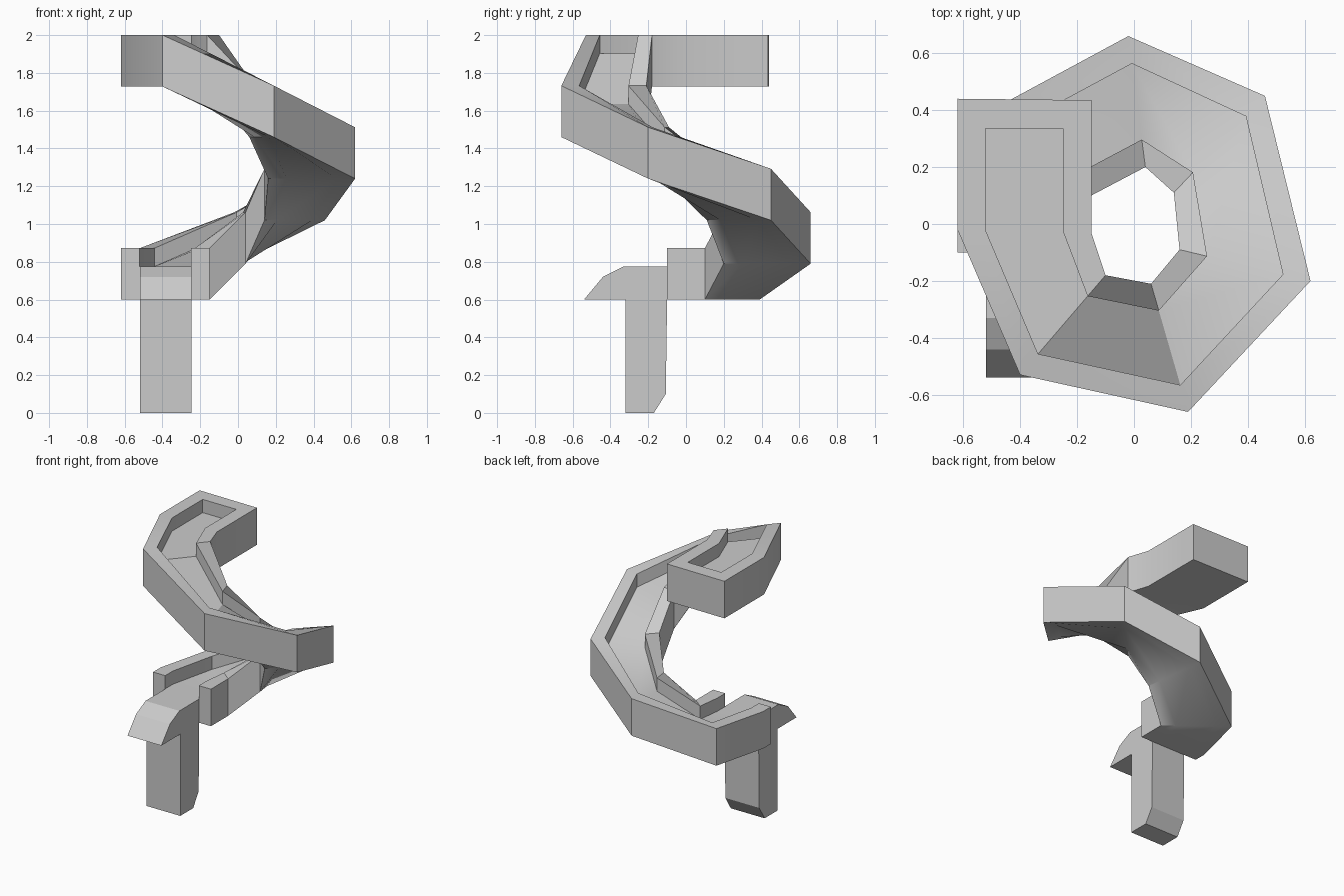
import bpy, bmesh, math

if "Cube" in bpy.data.objects:
    bpy.data.objects.remove(bpy.data.objects["Cube"])

WALL = 0.21   # wall thickness as a share of the channel width
H, FLOOR = 0.272, 0.175

# stations from bottom to top: outer xy, inner xy, underside z
stations = [
    ((-0.62, -0.10), (-0.15, -0.10), 0.60),
    ((-0.62, -0.01), (-0.15, -0.01), 0.60),
    ((-0.52, 0.39), (-0.15, 0.10), 0.60),
    ((-0.02, 0.66), (0.04, 0.20), 0.79),
    ((0.46, 0.45), (0.14, 0.11), 1.02),
    ((0.62, -0.20), (0.16, -0.09), 1.24),
    ((0.19, -0.66), (0.06, -0.21), 1.46),
    ((-0.40, -0.53), (-0.10, -0.18), 1.728),
    ((-0.62, -0.02), (-0.15, -0.03), 1.728),
    ((-0.62, 0.335), (-0.15, 0.335), 1.728),
]


def section(outer, inner, z, floor=FLOOR):
    """U-shaped cross-section ring at one station."""
    prof = [(0, H), (WALL, H), (WALL, floor), (1 - WALL, floor), (1 - WALL, H), (1, H),
            (1, 0), (1 - WALL, 0), (WALL, 0), (0, 0)]
    return [(outer[0] + (inner[0] - outer[0]) * t,
             outer[1] + (inner[1] - outer[1]) * t, z + h) for t, h in prof]


def finish(name, bm):
    bmesh.ops.recalc_face_normals(bm, faces=bm.faces[:])
    me = bpy.data.meshes.new(name)
    bm.to_mesh(me)
    bm.free()
    ob = bpy.data.objects.new(name, me)
    bpy.context.collection.objects.link(ob)
    return ob


# spiral channel, closed by a solid wall at its upper end
rings = [section(*s) for s in stations]
rings.append(section(*stations[-1], floor=H))
rings.append(section((-0.62, 0.44), (-0.15, 0.435), 1.728, floor=H))

bm = bmesh.new()
cache = {}


def vert(co):
    key = tuple(round(c, 4) for c in co)
    if key not in cache:
        cache[key] = bm.verts.new(co)
    return cache[key]


def face(cos):
    vs = list(dict.fromkeys(vert(c) for c in cos))
    if len(vs) > 2:
        bm.faces.new(vs)


n = len(rings[0])
for a, b in zip(rings, rings[1:]):
    for i in range(n):
        j = (i + 1) % n
        face((a[i], a[j], b[j], b[i]))
for ring in (rings[0], rings[-1]):
    for idx in ((0, 1, 2, 8, 9), (2, 3, 7, 8), (3, 4, 5, 6, 7)):
        face([ring[i] for i in idx])
channel = finish("spiral_channel", bm)
bpy.context.view_layer.objects.active = channel
channel.select_set(True)
bpy.ops.object.shade_smooth_by_angle(angle=math.radians(30))


def extrude_x(name, profile, x0, x1):
    """Extrude a (y, z) outline between two x positions."""
    bm = bmesh.new()
    f = bm.faces.new([bm.verts.new((x0, y, z)) for y, z in profile])
    new = bmesh.ops.extrude_face_region(bm, geom=[f])["geom"]
    bmesh.ops.translate(bm, vec=(x1 - x0, 0, 0),
                        verts=[v for v in new if isinstance(v, bmesh.types.BMVert)])
    return finish(name, bm)


# curved lip and post below the lower outlet
extrude_x("outlet_lip_and_post",
          [(-0.54, 0.60), (-0.44, 0.72), (-0.33, 0.775), (-0.10, 0.775), (-0.10, 0.60),
           (-0.107, 0.10), (-0.17, 0.0), (-0.32, 0.0), (-0.32, 0.60)], -0.52, -0.245)
